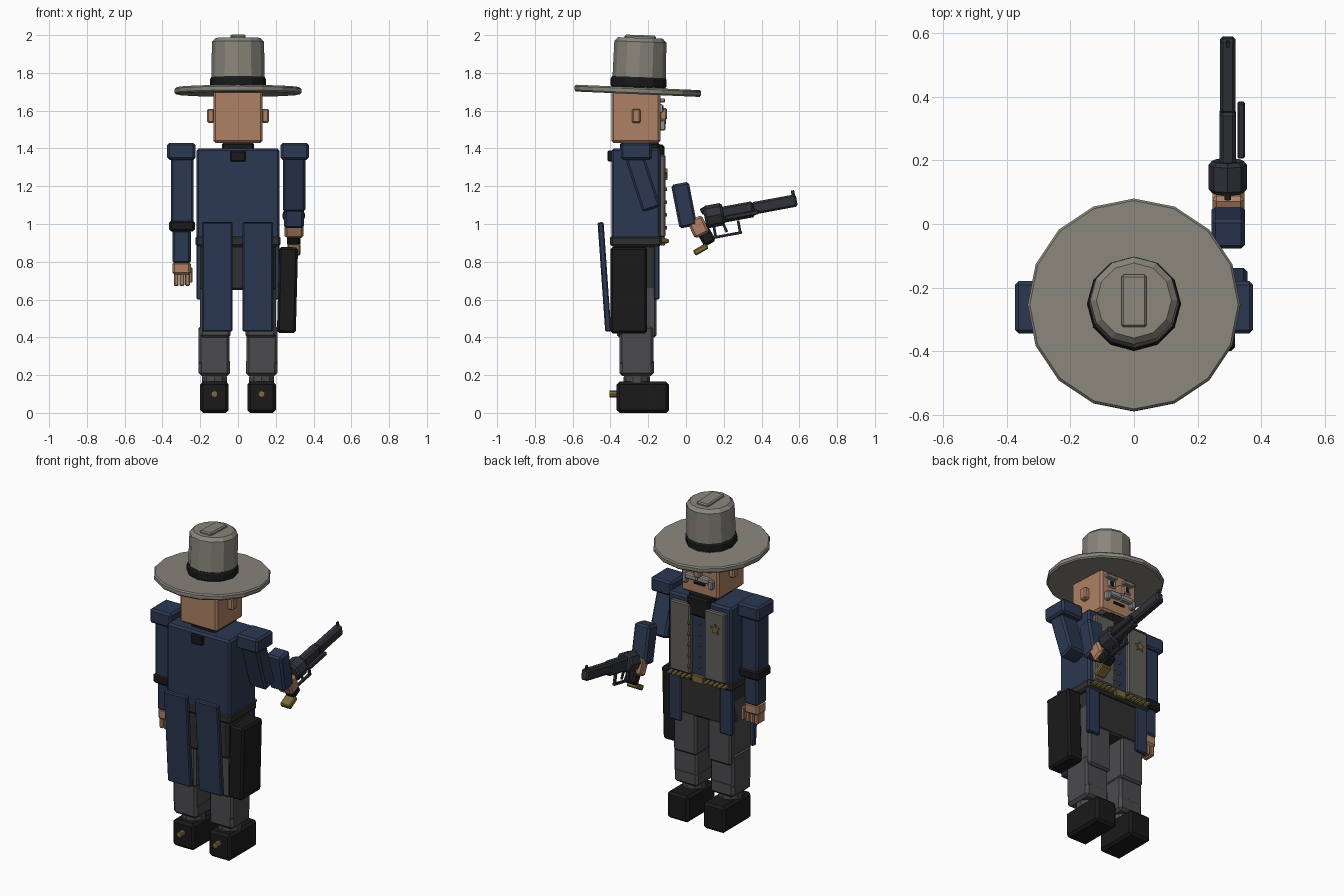
import bpy, bmesh
from math import radians, sin, cos, pi
from mathutils import Matrix, Vector

if "Cube" in bpy.data.objects:
    bpy.data.objects.remove(bpy.data.objects["Cube"])

COL = dict(navy=(.025, .04, .085), hat=(.25, .235, .2), skin=(.42, .22, .13), black=(.01, .01, .011),
           trouser=(.07, .068, .073), vest=(.12, .115, .105), brass=(.2, .14, .04), dark=(.03, .028, .028),
           gun=(.03, .032, .04), hair=(.28, .28, .28), white=(.75, .75, .72))
MATS = {}
for k, c in COL.items():
    MATS[k] = bpy.data.materials.new(k)
    MATS[k].diffuse_color = (*c, 1)


def finish(bm, name, mat, loc, rx=0, ry=0, bevel=0.0):
    if bevel:
        bmesh.ops.bevel(bm, geom=bm.edges[:], offset=bevel, segments=1, affect='EDGES', profile=.5)
    bmesh.ops.recalc_face_normals(bm, faces=bm.faces[:])
    me = bpy.data.meshes.new(name)
    bm.to_mesh(me)
    bm.free()
    me.materials.append(MATS[mat])
    ob = bpy.data.objects.new(name, me)
    ob.location = loc
    ob.rotation_euler = (radians(rx), radians(ry), 0)
    bpy.context.collection.objects.link(ob)
    return ob


def box(name, mat, loc, size, rx=0, ry=0, bevel=None):
    bm = bmesh.new()
    bmesh.ops.create_cube(bm, size=1, matrix=Matrix.Diagonal((*size, 1)))
    return finish(bm, name, mat, loc, rx, ry, min(.012, min(size) * .2) if bevel is None else bevel)


def span(name, mat, x, y, z, **kw):
    """Box given by its extents on each axis."""
    r = (x, y, z)
    return box(name, mat, [(a + b) / 2 for a, b in r], [abs(b - a) for a, b in r], **kw)


def lathe(name, mat, loc, prof, n, rx=0):
    """Faceted turned part from (radius, height) points."""
    bm = bmesh.new()
    rings = [[bm.verts.new((r * sin(2 * pi * i / n), r * cos(2 * pi * i / n), h)) for i in range(n)]
             for r, h in prof]
    for a, b in zip(rings, rings[1:]):
        for i in range(n):
            bm.faces.new((a[i], a[(i + 1) % n], b[(i + 1) % n], b[i]))
    bm.faces.new(rings[0])
    bm.faces.new(rings[-1])
    return finish(bm, name, mat, loc, rx)


CY = -.26  # body centre in y

# Hat
lathe('hat_brim', 'hat', (0, -.255, 1.705), [(.328, -.018), (.335, -.01), (.335, .01), (.328, .018)], 16, -2.5)
lathe('hat_crown', 'hat', (0, -.25, 1.72), [(.142, 0), (.138, .245), (.118, .265)], 12, -2)
lathe('hat_band', 'black', (0, -.252, 1.722), [(.142, 0), (.148, .01), (.148, .045), (.142, .056)], 12, -2)
span('hat_crease', 'hat', (-.04, .04), (-.325, -.16), (1.965, 2.0), rx=-2)

# Head and face
span('head', 'skin', (-.13, .13), (-.395, -.135), (1.43, 1.71))
for s in (-1, 1):
    span('ear', 'skin', (s * .125, s * .163), (-.286, -.24), (1.535, 1.61))
    span('eye', 'white', (s * .032, s * .085), (-.14, -.124), (1.59, 1.635))
    span('pupil', 'black', (s * .045, s * .07), (-.13, -.119), (1.595, 1.628))
    span('eyebrow', 'hair', (s * .025, s * .1), (-.14, -.112), (1.643, 1.665))
    span('moustache', 'hair', (s * 0, s * .085), (-.14, -.105), (1.525, 1.56))
    span('moustache_tip', 'hair', (s * .075, s * .105), (-.14, -.108), (1.495, 1.55))
span('nose', 'skin', (-.022, .022), (-.14, -.1), (1.55, 1.615))
span('mouth', 'black', (-.04, .04), (-.14, -.128), (1.495, 1.51))

# Neckerchief
span('neckerchief', 'black', (-.085, .085), (-.35, -.14), (1.38, 1.432))
span('neckerchief_front', 'black', (-.075, .075), (-.16, -.115), (1.3, 1.42))
span('neckerchief_knot', 'black', (-.04, .04), (-.415, -.385), (1.33, 1.388))

# Torso, vest and belt
span('coat_body', 'navy', (-.22, .22), (-.395, -.135), (.92, 1.4))
for s in (-1, 1):
    span('vest_panel', 'vest', (s * .05, s * .19), (-.145, -.108), (.93, 1.365))
    span('shoulder', 'navy', (s * .225, s * .375), (-.345, -.18), (1.34, 1.43))
for i in range(5):
    z = .98 + i * .068
    box('vest_button', 'brass', (.055, -.106, z), (.018, .012, .018))
    box('shirt_button', 'brass', (0, -.132, z), (.016, .014, .016))
span('belt', 'dark', (-.225, .225), (-.402, -.13), (.88, .938))
span('buckle', 'brass', (-.04, .04), (-.135, -.112), (.885, .933))
for i in range(10):
    x = (-1 if i < 5 else 1) * (.065 + (i % 5) * .031)
    lathe('cartridge', 'brass', (x, -.135, .91), [(.012, 0), (.012, .035), (.007, .045)], 6, -90)

# Badge: five-pointed star
bm = bmesh.new()
f = bm.faces.new([bm.verts.new(((.034 if i % 2 == 0 else .015) * sin(i * pi / 5), 0,
                                (.034 if i % 2 == 0 else .015) * cos(i * pi / 5))) for i in range(10)])
ext = bmesh.ops.extrude_face_region(bm, geom=[f])['geom']
bmesh.ops.translate(bm, vec=(0, .012, 0), verts=[v for v in ext if isinstance(v, bmesh.types.BMVert)])
finish(bm, 'star_badge', 'brass', (-.13, -.11, 1.26))

# Coat skirts, hips, legs and boots
span('hips', 'dark', (-.2, .2), (-.385, -.15), (.65, .89))
for s, x0 in ((-1, .03), (1, .025)):
    box('coat_tail', 'navy', (s * (x0 + .08), -.432, .72), (.16, .032, .58), rx=4)
    span('coat_front_flap', 'navy', (s * .135, s * .22), (-.17, -.14), (.6, .89))
    span('thigh', 'trouser', (s * .04, s * .2), (-.365, -.155), (.4, .8))
    span('shin', 'trouser', (s * .045, s * .208), (-.352, -.172), (.255, .46))
    span('trouser_cuff', 'trouser', (s * .042, s * .208), (-.352, -.17), (.195, .29), bevel=.016)
    lathe('ankle', 'trouser', (s * .125, CY, .14), [(.07, 0), (.07, .05), (.055, .075)], 10)
    span('boot', 'black', (s * .05, s * .2), (-.367, -.09), (0, .165), bevel=.015)
    lathe('spur', 'brass', (s * .125, -.36, .1), [(.018, 0), (.018, .045)], 8, 90)

# Holster
box('holster', 'black', (.262, -.303, .65), (.1, .195, .455), ry=1.5)

# Lowered arm
span('left_upper_arm', 'navy', (-.355, -.235), (-.32, -.2), (.99, 1.36))
span('left_arm_band', 'black', (-.365, -.228), (-.328, -.192), (.96, 1.02))
span('left_forearm', 'navy', (-.347, -.25), (-.31, -.21), (.79, .97))
span('left_hand', 'skin', (-.347, -.25), (-.305, -.215), (.73, .8))
for i in range(3):
    span('left_finger', 'skin', (-.34 + i * .03, -.314 + i * .03), (-.295, -.225), (.672, .74))
span('left_thumb', 'skin', (-.262, -.242), (-.235, -.2), (.69, .77))

# Raised arm
box('right_upper_arm', 'navy', (.297, -.23, 1.225), (.12, .1, .31), rx=18)
box('right_forearm', 'navy', (.297, -.01, 1.1), (.105, .095, .235), rx=11)
box('right_hand', 'skin', (.297, .065, .985), (.1, .085, .1), rx=25)

# Revolver, laid out along its own tilted axis
A = radians(10.5)


def gun(name, l, h, size, dx=0.0, tilt=0.0, mat='gun'):
    return box(name, mat, (.295 + dx, .12 + l * cos(A) - h * sin(A), 1.035 + l * sin(A) + h * cos(A)),
               size, rx=10.5 + tilt)


gun('gun_frame', .12, 0, (.052, .245, .085))
gun('gun_barrel', .355, .004, (.05, .24, .066))
gun('gun_sight', .462, .045, (.012, .018, .03))
gun('trigger_guard_bottom', .085, -.11, (.018, .15, .014))
gun('trigger_guard_rear', .018, -.08, (.018, .014, .07))
gun('trigger_guard_front', .15, -.08, (.018, .014, .07))
gun('trigger', .075, -.07, (.012, .014, .05), tilt=15)
gun('ejector_rod', .175, -.02, (.024, .18, .024), dx=.042)
gun('hammer', -.02, .04, (.02, .03, .035), tilt=20)
lathe('gun_cylinder', 'gun', (.295, .098, 1.035), [(.05, 0), (.06, .012), (.06, .09), (.05, .102)], 8, 10.5 - 90)
box('gun_grip', 'black', (.295, .107, .935), (.07, .07, .09), rx=30)
box('gun_grip_cap', 'brass', (.297, .078, .865), (.07, .08, .032), rx=30)

for m in bpy.data.materials:
    if m.users and not m.is_grease_pencil:
        m.use_nodes = True
        m.node_tree.nodes["Principled BSDF"].inputs["Base Color"].default_value = m.diffuse_color
